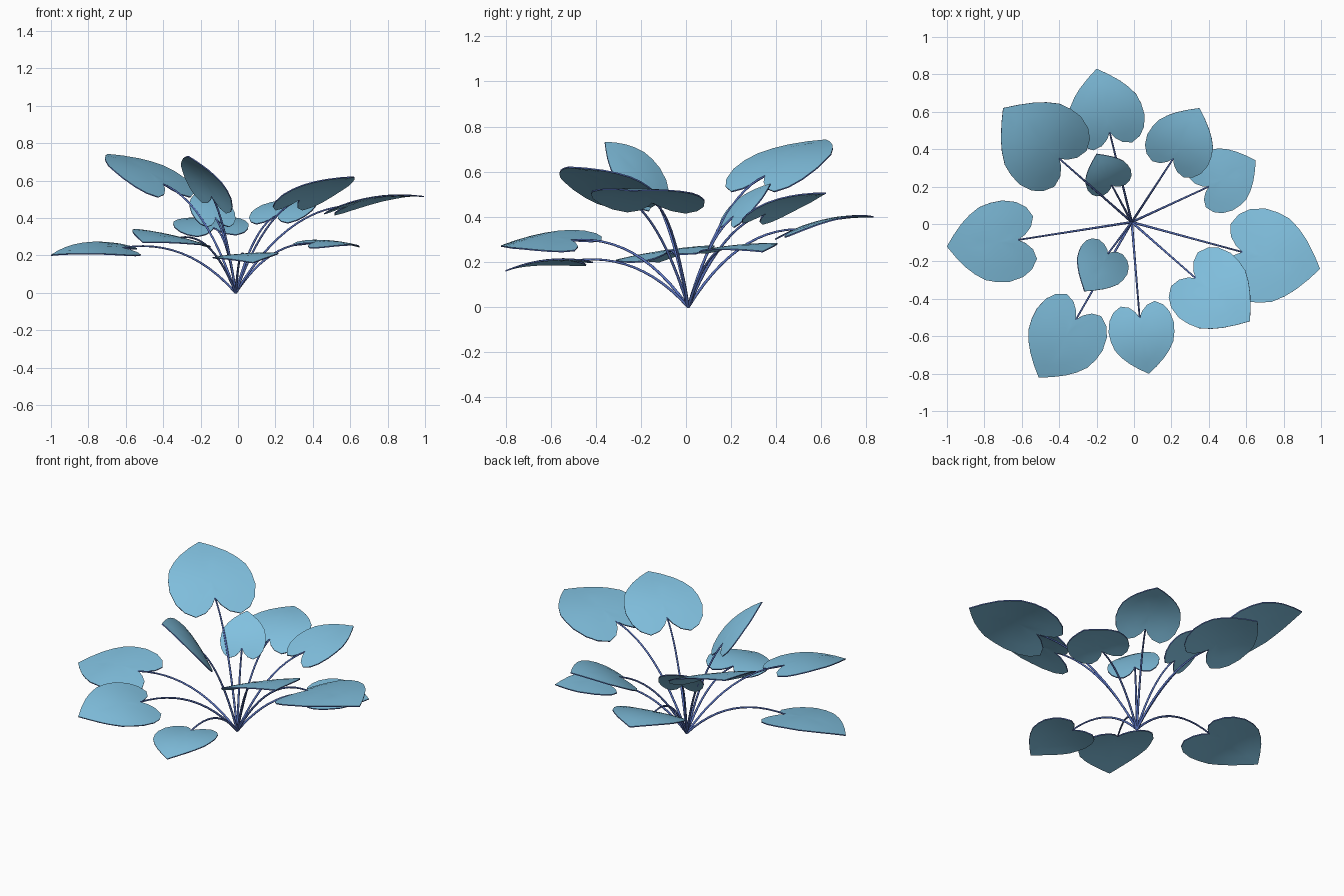
import bpy, bmesh, math
from mathutils import Vector

if "Cube" in bpy.data.objects:
    bpy.data.objects.remove(bpy.data.objects["Cube"])


def material(name, rgb):
    m = bpy.data.materials.new(name)
    m.diffuse_color = (*rgb, 1)
    m.use_nodes = True
    m.node_tree.nodes["Principled BSDF"].inputs["Base Color"].default_value = m.diffuse_color
    return m


LEAF = material("leaf_blue", (0.22, 0.53, 0.74))
STEM = material("stem_indigo", (0.10, 0.17, 0.52))
BASE = Vector((-0.012, 0.01, 0.0))

# half outline of the heart: (along midrib, sideways), in leaf lengths
HALF = [(-0.10, 0.06), (-0.19, 0.16), (-0.23, 0.30), (-0.15, 0.44), (-0.02, 0.53),
        (0.17, 0.575), (0.34, 0.56), (0.50, 0.515), (0.64, 0.42), (0.76, 0.31), (0.89, 0.155)]
OUTLINE = [(0, 0)] + HALF + [(1, 0)] + [(u, -v) for u, v in reversed(HALF)]

# attachment point, tip, sideways rise (right side higher is positive), width factor
LEAVES = [
    ((-0.40, 0.35, 0.58), (-0.70, 0.62, 0.74), 0.0, 0.98),
    ((-0.13, 0.49, 0.345), (-0.20, 0.83, 0.40), 0.04, 1.0),
    ((0.21, 0.35, 0.415), (0.35, 0.62, 0.505), 0.03, 1.0),
    ((0.40, 0.20, 0.265), (0.65, 0.34, 0.245), -0.08, 1.05),
    ((0.58, -0.15, 0.465), (0.995, -0.24, 0.515), 0.02, 1.03),
    ((0.33, -0.29, 0.50), (0.62, -0.52, 0.62), 0.0, 0.99),
    ((0.03, -0.50, 0.205), (0.08, -0.80, 0.16), -0.07, 1.0),
    ((-0.31, -0.51, 0.295), (-0.51, -0.82, 0.27), 0.2, 1.0),
    ((-0.62, -0.085, 0.24), (-1.0, -0.12, 0.20), 0.15, 1.0),
    ((-0.14, -0.16, 0.52), (-0.265, -0.36, 0.73), 0.38, 0.85),
    ((-0.12, 0.21, 0.40), (-0.20, 0.375, 0.545), 0.0, 0.95),
]


def leaf(i, root, tip, roll, width):
    root, axis = Vector(root), Vector(tip) - Vector(root)
    length = axis.length
    d = axis.normalized()
    side = d.cross(Vector((0, 0, 1))).normalized()
    side = (side + Vector((0, 0, roll))).normalized()
    normal = side.cross(d).normalized()

    def point(u, v):
        h = 0.26 * u * (1 - u) - 0.08 * v * v
        return root + (d * u + side * v * width + normal * h) * length

    # concentric rings of the outline, closed by a centre fan
    bm = bmesh.new()
    rings = [[bm.verts.new(point(0.3 + (u - 0.3) * s, v * s)) for u, v in OUTLINE]
             for s in (1, 0.7, 0.4)]
    mid = bm.verts.new(point(0.3, 0))
    n = len(OUTLINE)
    for k in range(n):
        j = (k + 1) % n
        for a, b in zip(rings, rings[1:]):
            bm.faces.new((a[k], a[j], b[j], b[k]))
        bm.faces.new((rings[-1][k], rings[-1][j], mid))
    bmesh.ops.recalc_face_normals(bm, faces=bm.faces)
    bm.normal_update()
    if sum((f.normal.dot(normal) for f in bm.faces)) < 0:
        bmesh.ops.reverse_faces(bm, faces=bm.faces)
    me = bpy.data.meshes.new(f"leaf_{i}")
    bm.to_mesh(me)
    bm.free()
    me.materials.append(LEAF)
    me.materials.append(STEM)
    ob = bpy.data.objects.new(f"leaf_{i}", me)
    bpy.context.collection.objects.link(ob)
    # thin blade with a stem-coloured rim
    sol = ob.modifiers.new("thickness", "SOLIDIFY")
    sol.thickness = 0.006
    sol.offset = 0
    sol.material_offset_rim = 1
    bpy.context.view_layer.objects.active = ob
    ob.select_set(True)
    bpy.ops.object.modifier_apply(modifier=sol.name)
    bpy.ops.object.shade_smooth_by_angle(angle=math.radians(40))
    ob.select_set(False)


def stem(i, root):
    # arching stalk from the crown to the leaf notch
    end = Vector(root)
    h = math.hypot(end.x, end.y)
    ctrl = BASE.lerp(end, 0.44)
    ctrl.z = 0.65 * end.z + 0.23 * h
    cu = bpy.data.curves.new(f"stem_{i}", "CURVE")
    cu.dimensions = "3D"
    cu.bevel_depth = 0.0065
    cu.bevel_resolution = 3
    cu.use_fill_caps = True
    sp = cu.splines.new("POLY")
    sp.points.add(12)
    for k, p in enumerate(sp.points):
        t = k / 12
        q = BASE * (1 - t) ** 2 + ctrl * 2 * t * (1 - t) + end * t * t
        p.co = (*q, 1)
        p.radius = 1 - 0.3 * t
    cu.materials.append(STEM)
    ob = bpy.data.objects.new(f"stem_{i}", cu)
    bpy.context.collection.objects.link(ob)
    bpy.context.view_layer.objects.active = ob
    ob.select_set(True)
    bpy.ops.object.convert(target="MESH")
    ob = bpy.context.view_layer.objects.active
    bpy.ops.object.shade_smooth_by_angle(angle=math.radians(60))
    ob.select_set(False)


for i, (root, tip, roll, width) in enumerate(LEAVES, 1):
    leaf(i, root, tip, roll, width)
    stem(i, root)
